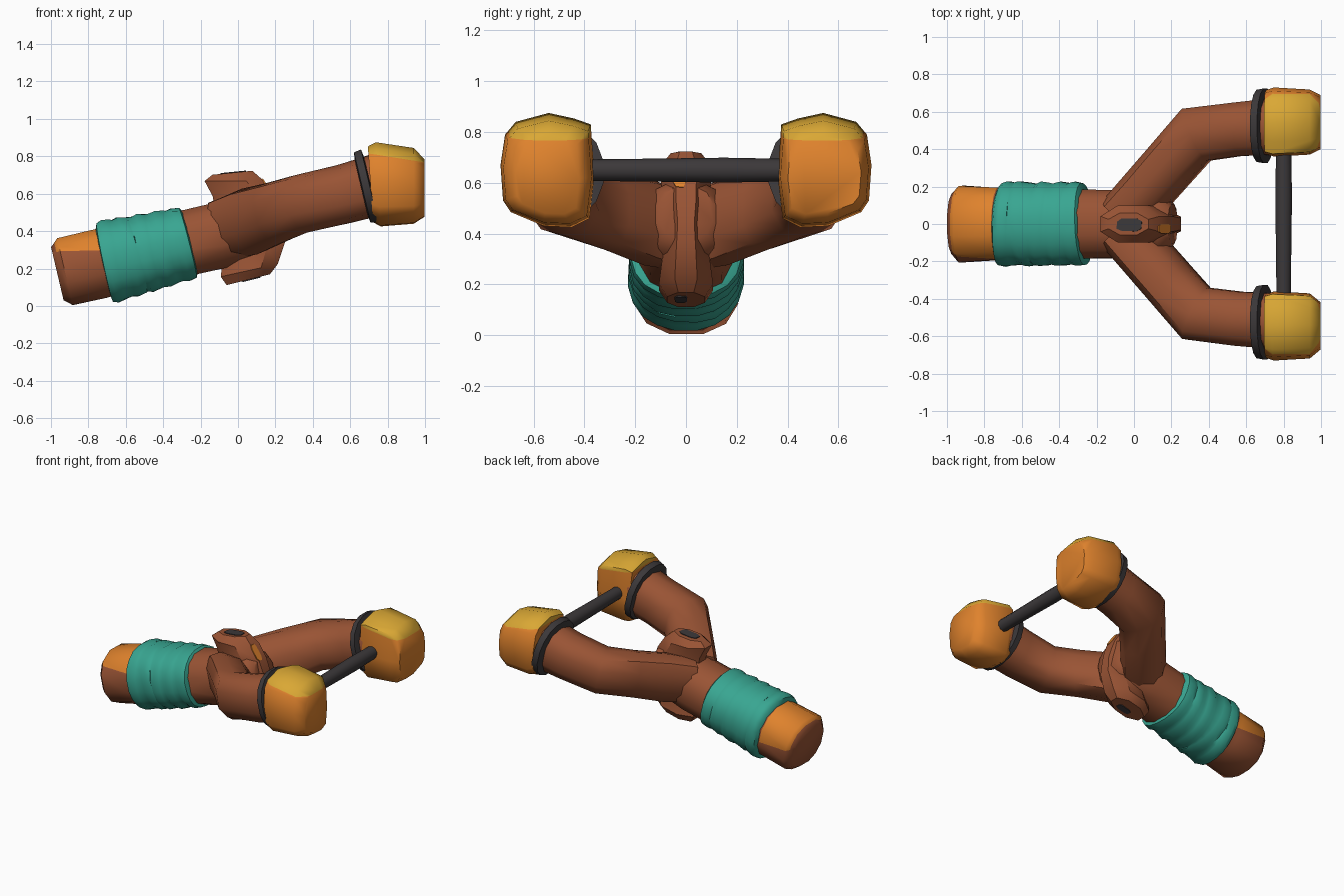
import bpy, bmesh, math, random
from mathutils import Vector

if "Cube" in bpy.data.objects:
    bpy.data.objects.remove(bpy.data.objects["Cube"])

random.seed(4)


def material(name, rgb):
    m = bpy.data.materials.new(name)
    m.diffuse_color = (*rgb, 1)
    m.use_nodes = True
    m.node_tree.nodes["Principled BSDF"].inputs["Base Color"].default_value = m.diffuse_color
    return m


BROWN = material("brown wood", (0.32, 0.088, 0.035))
TEAL = material("teal cloth", (0.04, 0.38, 0.285))
ORANGE = material("orange paint", (0.74, 0.225, 0.026))
YELLOW = material("yellow paint", (0.70, 0.39, 0.035))
DARK = material("dark rubber", (0.045, 0.04, 0.042))

SLOPE = 0.235
AXIS = Vector((0.973, 0, 0.229))
UP = Vector((-0.229, 0, 0.973))
SIDE = Vector((0, 1, 0))


def on_axis(x):
    return Vector((x, 0, 0.2 + SLOPE * (x + 0.85)))


def ring(c, u, v, ru, rv, n=12, power=0.8, jitter=0.0, phase=0.5):
    """Rounded cross-section around centre c in the plane of u and v."""
    pts = []
    for i in range(n):
        a = 2 * math.pi * (i + phase) / n
        ca, sa = math.cos(a), math.sin(a)
        k = 1 + random.uniform(-jitter, jitter)
        x = math.copysign(abs(ca) ** power, ca) * ru * k
        y = math.copysign(abs(sa) ** power, sa) * rv * k
        pts.append(Vector(c) + u * x + v * y)
    return pts


def loft(name, rings, mats, cuts=(), rule=None, angle=50):
    """Skin closed rings, cap both ends, cut paint lines, colour by rule."""
    bm = bmesh.new()
    vs = [[bm.verts.new(p) for p in r] for r in rings]
    n = len(vs[0])
    for a, b in zip(vs, vs[1:]):
        for i in range(n):
            j = (i + 1) % n
            bm.faces.new((a[i], a[j], b[j], b[i]))
    bm.faces.new(vs[0])
    bm.faces.new(vs[-1])
    for co, no in cuts:
        bmesh.ops.bisect_plane(bm, geom=bm.verts[:] + bm.edges[:] + bm.faces[:],
                               plane_co=co, plane_no=no)
    bmesh.ops.recalc_face_normals(bm, faces=bm.faces[:])
    if rule:
        for f in bm.faces:
            f.material_index = rule(f.calc_center_median())
    me = bpy.data.meshes.new(name)
    bm.to_mesh(me)
    bm.free()
    ob = bpy.data.objects.new(name, me)
    bpy.context.collection.objects.link(ob)
    for m in mats:
        me.materials.append(m)
    bpy.ops.object.select_all(action='DESELECT')
    ob.select_set(True)
    bpy.context.view_layer.objects.active = ob
    bpy.ops.object.shade_smooth_by_angle(angle=math.radians(angle))
    return ob


# Handle running into the crotch, with orange paint on the upper part of its butt
sections = [(-0.966, 0.165, 0.15), (-0.925, 0.21, 0.188), (-0.75, 0.2, 0.19),
            (-0.3, 0.19, 0.18), (-0.1, 0.188, 0.182), (0.06, 0.18, 0.175),
            (0.16, 0.16, 0.155), (0.215, 0.11, 0.11)]
butt = on_axis(-0.945)
paint_co, paint_no = Vector((0, 0, 0.25)), Vector((0, 0.25, 1))
loft("handle",
     [ring(on_axis(x) + UP * max(0, x * 0.15), SIDE, UP, ru, rv, 12, 0.85, 0.012)
      for x, ru, rv in sections],
     [BROWN, ORANGE],
     [(butt, AXIS), (on_axis(-0.72), AXIS), (paint_co, paint_no)],
     lambda c: int((c - butt).dot(AXIS) > 0 and (c - on_axis(-0.72)).dot(AXIS) < 0
                   and (c - paint_co).dot(paint_no) > 0))

# Cloth wrap: overlapping turns, each slightly tilted
turns = 5
rings = [ring(on_axis(-0.725), SIDE, UP, 0.17, 0.17, 20, 0.9)]
for i in range(turns):
    t0, t1 = i / turns, (i + 1) / turns
    skew = random.uniform(-0.09, 0.09)
    for t, extra in ((t0 + 0.02, 0.002), (t0 + 0.08, 0.012), (t1 - 0.03, 0.006)):
        c = on_axis(-0.72 + 0.465 * t)
        rings.append(ring(c, SIDE + AXIS * skew, UP + AXIS * skew * 0.5,
                          0.218 - 0.004 * t + extra, 0.217 - 0.03 * t + extra,
                          20, 0.9, 0.012))
rings.append(ring(on_axis(-0.25), SIDE, UP, 0.165, 0.16, 20, 0.9))
loft("cloth_wrap", rings, [TEAL], angle=45)

# Knot through the fork, a chunky eight-sided stub above and below
knot = [(-0.03, 0.712, 0.115, 0.065, 0.10), (-0.02, 0.668, 0.172, 0.108, 0.0),
        (0.03, 0.585, 0.178, 0.105, 0.0), (0.05, 0.5, 0.185, 0.10, 0.1),
        (0.075, 0.41, 0.18, 0.085, 0.2), (0.085, 0.29, 0.18, 0.1, 0.3),
        (0.06, 0.19, 0.165, 0.115, 0.22), (0.055, 0.14, 0.125, 0.08, 0.25)]
loft("fork_knot",
     [ring((x, 0, z), Vector((1, 0, tilt)), SIDE, rx, ry, 8, 1)
      for x, z, rx, ry, tilt in knot], [BROWN], angle=35)

# Paint chips on the knot
for name, c, u, rx, ry, mat in (
        ("upper_knot_mark", (-0.025, -0.005, 0.713), Vector((1, 0, 0.10)), 0.07, 0.035, DARK),
        ("lower_knot_mark", (0.07, -0.02, 0.143), Vector((1, 0, 0.25)), 0.05, 0.025, DARK),
        ("orange_knot_mark", (0.163, -0.025, 0.629), Vector((1, 0, -1.48)), 0.034, 0.026, ORANGE)):
    nrm = u.cross(SIDE).normalized() * 0.004
    loft(name, [ring(Vector(c) + nrm * k, u, SIDE, rx, ry, 8, 0.6, 0.05)
                for k in (-1, 1)], [mat], angle=30)

# Cap outline (y, z), slightly irregular rounded box
cap = [(0.375, 0.83), (0.44, 0.853), (0.54, 0.875), (0.67, 0.84), (0.712, 0.79), (0.73, 0.67),
       (0.72, 0.53), (0.69, 0.485), (0.56, 0.43), (0.45, 0.425), (0.38, 0.46), (0.36, 0.63)]
for s, tag in ((-1, "front"), (1, "back")):
    # Arm: out along the fork, mitred elbow, then straight forward
    arm = [(-0.06, 0.035, 0.415, 49, 0.135, 0.165), (0.06, 0.165, 0.45, 49, 0.14, 0.178),
           (0.19, 0.315, 0.495, 47, 0.142, 0.165), (0.333, 0.478, 0.545, 25, 0.158, 0.155),
           (0.56, 0.507, 0.597, 5, 0.15, 0.158), (0.74, 0.52, 0.645, 2, 0.155, 0.165)]
    rings = []
    for x, y, z, head, ru, rv in arm:
        h = math.radians(head)
        rings.append(ring((x, s * y, z), Vector((-math.sin(h), s * math.cos(h), 0)),
                          UP, ru, rv, 10, 0.8, 0.018))
    loft(tag + "_arm", rings, [BROWN], angle=50)

    # Rubber collar
    loft(tag + "_collar",
         [ring(Vector((0.684, s * 0.525, 0.638)) + AXIS * d, SIDE, UP, r, r, 16, 0.9)
          for d, r in ((-0.026, 0.16), (-0.02, 0.196), (0.02, 0.203), (0.026, 0.16))],
         [DARK], angle=40)

    # Painted cap with yellow top; the inner half of the front cap's tip is rounder
    rings = []
    tip = 0.68 if s < 0 else 0.78
    for x, ky, kz, lean in ((0.708, 0.93, 0.9, 0.0), (0.75, 1.0, 1.0, 0.0),
                            (0.94, 0.94, 0.9, -0.008), (0.998, tip, 0.68, -0.02)):
        rings.append([Vector((x - 0.06 * (z - 0.65) * (x < 0.8), s * (0.545 + (y - 0.545) * ky),
                              0.65 + (z - 0.65) * kz + lean)) for y, z in cap])
    paint = Vector((0.7, 0, 0.815))
    paint_dir = Vector((0.16, 0, 1))
    loft(tag + "_cap", rings, [ORANGE, YELLOW], [(paint, paint_dir)],
         lambda c: int((c - paint).dot(paint_dir) > 0), angle=60)

# Elastic band between the caps
X, Z = Vector((1, 0, 0)), Vector((0, 0, 1))
loft("elastic_band",
     [ring((0.8, y, 0.65), X, Z, r, r + 0.002, 10, 1)
      for y, r in ((-0.42, 0.04), (-0.15, 0.043), (0.15, 0.047), (0.42, 0.042))], [DARK])
